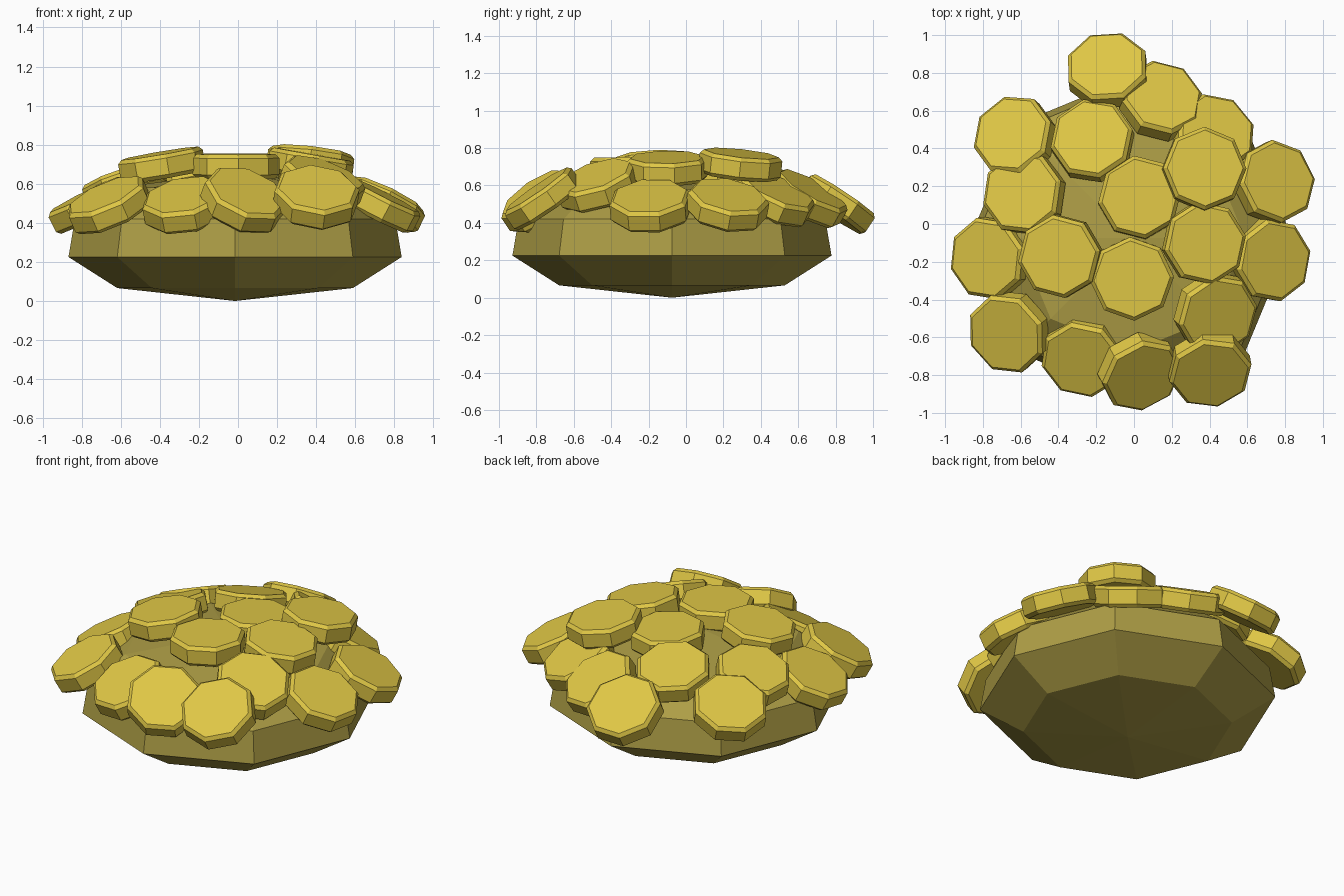
import bpy, bmesh
from math import pi, sin, cos, radians, atan2
from mathutils import Matrix, Vector

if "Cube" in bpy.data.objects:
    bpy.data.objects.remove(bpy.data.objects["Cube"])


def material(name, rgb):
    m = bpy.data.materials.new(name)
    m.diffuse_color = (*rgb, 1)
    m.use_nodes = True
    m.node_tree.nodes["Principled BSDF"].inputs["Base Color"].default_value = m.diffuse_color
    return m


def lathe(name, profile, mat, matrix, spin=0):
    """Eight-sided solid from (radius, z) points; radius 0 makes a pole."""
    bm = bmesh.new()
    rings = []
    for r, z in profile:
        n = 8 if r else 1
        rings.append([bm.verts.new((r * cos(spin + i * pi / 4), r * sin(spin + i * pi / 4), z))
                      for i in range(n)])
    for a, b in zip(rings, rings[1:]):
        for i in range(8):
            j = (i + 1) % 8
            quad = [a[i % len(a)], a[j % len(a)], b[j % len(b)], b[i % len(b)]]
            bm.faces.new(list(dict.fromkeys(quad)))
    if len(rings[0]) > 1:
        bm.faces.new(rings[0][::-1])
        bm.faces.new(rings[-1])
    me = bpy.data.meshes.new(name)
    bm.to_mesh(me)
    bm.free()
    me.materials.append(mat)
    ob = bpy.data.objects.new(name, me)
    ob.matrix_world = matrix
    bpy.context.collection.objects.link(ob)


gold = material("gold", (0.74, 0.57, 0.06))
dark_gold = material("dark_gold", (0.42, 0.34, 0.06))

# Mound under the coins
C = Vector((-0.015, -0.075, 0))
lathe("mound", [(0, 0), (0.603, 0.066), (0.853, 0.225), (0.82, 0.42), (0.603, 0.58), (0, 0.66)],
      dark_gold, Matrix.Translation(C))

# Coins: x, y, z of centre, tilt angle, spin, lean direction (None = outward)
coins = [
    (-0.14, 0.81, 0.50, 34, 25, 98), (0.14, 0.65, 0.53, 32, 10, 65),
    (0.42, 0.47, 0.53, 30, 15, None), (-0.63, 0.46, 0.51, 28, 15, None),
    (-0.22, 0.44, 0.62, 18, 12, None), (0.03, 0.14, 0.67, 3, 8, None),
    (0.37, 0.29, 0.71, 9, 0, None), (0.74, 0.22, 0.495, 27, 5, None),
    (-0.58, 0.16, 0.59, 20, 15, None), (-0.76, -0.18, 0.49, 27, 15, None),
    (-0.39, -0.17, 0.695, 10, 8, None), (-0.01, -0.29, 0.69, 1, 3, -90),
    (0.37, -0.10, 0.69, 10, 10, None), (0.72, -0.19, 0.49, 27, 12, None),
    (-0.66, -0.57, 0.49, 29, 20, None), (-0.27, -0.70, 0.49, 28, 12, None),
    (0.03, -0.78, 0.515, 38, 5, -60), (0.43, -0.47, 0.60, 27, 10, None),
    (0.40, -0.765, 0.53, 35, 12, -80),
]
R, H, B = 0.222, 0.062, 0.02
rim = [(R - B, -H), (R, -H + B), (R, H - B), (R - B, H)]
for k, (x, y, z, tilt, spin, lean) in enumerate(coins):
    az = atan2(y - C.y, x - C.x) if lean is None else radians(lean)
    turn = (Matrix.Rotation(az, 4, 'Z') @ Matrix.Rotation(radians(tilt), 4, 'Y')
            @ Matrix.Rotation(-az, 4, 'Z'))
    lathe(f"coin_{k + 1:02d}", rim, gold, Matrix.Translation((x, y, z)) @ turn, radians(spin))
